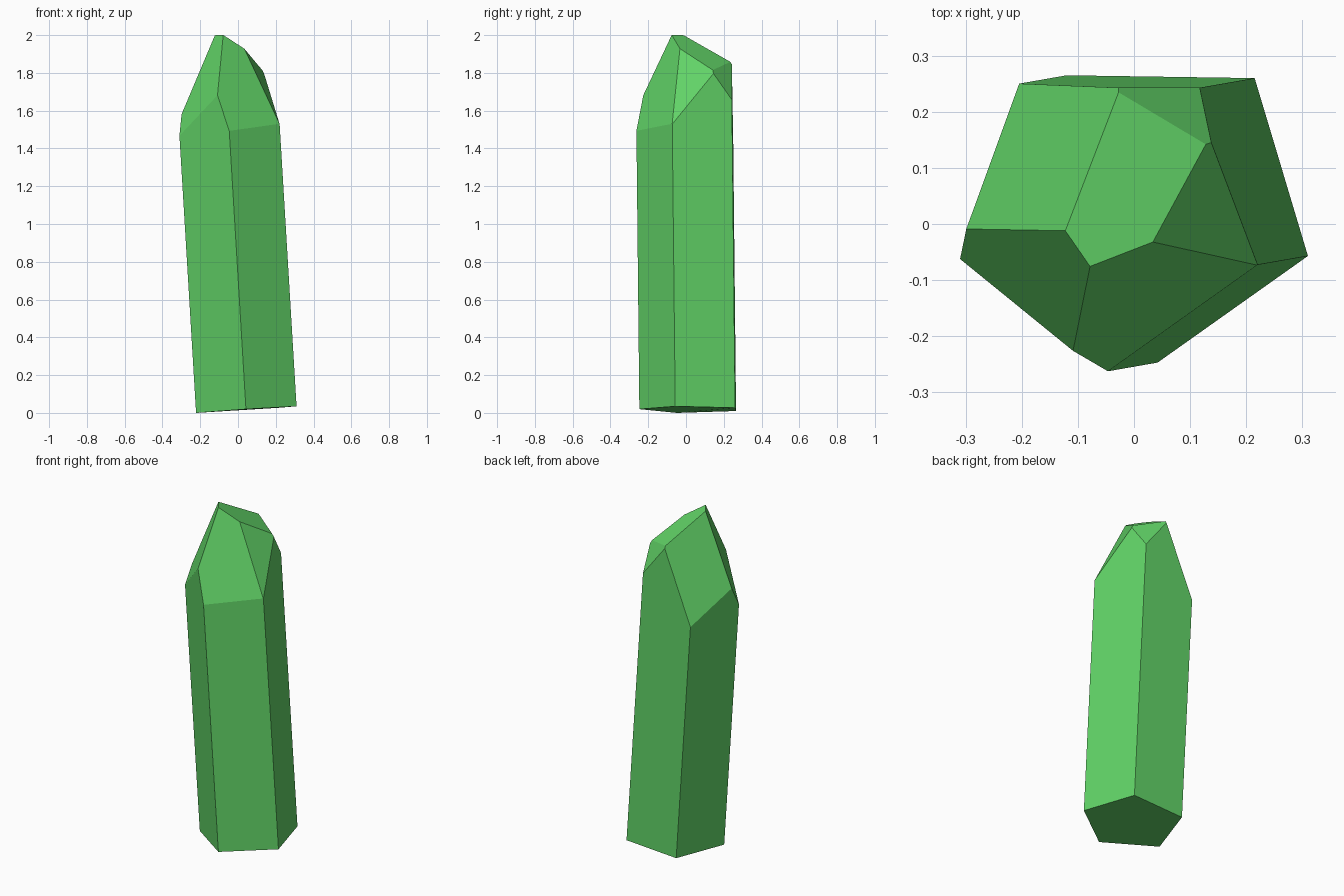
import bpy
import bmesh
from mathutils import Vector

cube = bpy.data.objects.get("Cube")
if cube:
    bpy.data.objects.remove(cube, do_unlink=True)

# Single green crystal material
color = (0.12, 0.65, 0.135, 1.0)
green = bpy.data.materials.new("crystal_green")
green.use_nodes = True
green.diffuse_color = color
green.node_tree.nodes["Principled BSDF"].inputs["Base Color"].default_value = color

# Leaning five-sided shaft: base ring extruded along the crystal axis
base = [(0.042, -0.247, 0.02), (0.31, -0.057, 0.035), (0.215, 0.26, 0.027),
        (-0.12, 0.265, 0.01), (-0.222, -0.047, 0.0)]
axis = Vector((-0.06, -0.0105, 1.0)) * 2.3

bm = bmesh.new()
ring = [bm.verts.new(p) for p in base]
bottom = bm.faces.new(ring)
shaft = bmesh.ops.extrude_face_region(bm, geom=[bottom], use_keep_orig=True)
top_verts = [g for g in shaft["geom"] if isinstance(g, bmesh.types.BMVert)]
bmesh.ops.translate(bm, verts=top_verts, vec=axis)

# Corners of the pointed tip
peak_front = Vector((-0.077, -0.075, 2.0))
peak_back = Vector((-0.122, -0.012, 2.0))
ridge_back = Vector((-0.033, 0.238, 1.86))
ridge_right = Vector((0.128, 0.142, 1.815))
ridge_front = Vector((0.03, -0.033, 1.935))
shoulder_front = Vector((-0.05, -0.262, 1.5))
shoulder_right = Vector((0.22, -0.072, 1.53))
shoulder_back_right = Vector((0.115, 0.243, 1.66))
shoulder_back_left = Vector((-0.205, 0.25, 1.42))
shoulder_left = Vector((-0.313, -0.062, 1.46))
notch_left = Vector((-0.3, -0.01, 1.58))
notch_front = Vector((-0.108, -0.228, 1.68))
notch_right = Vector((0.208, -0.081, 1.53))

# Each facet is a planar cut through three of those corners
facets = [
    (ridge_back, ridge_right, peak_front),
    (peak_back, notch_left, shoulder_back_left),
    (shoulder_left, peak_back, notch_front),
    (peak_front, shoulder_front, notch_right),
    (ridge_front, ridge_right, shoulder_right),
    (ridge_back, shoulder_back_right, ridge_right),
]
inside = Vector((0, 0, 0.8))
for a, b, c in facets:
    normal = (b - a).cross(c - a).normalized()
    if normal.dot(inside - a) > 0:
        normal.negate()
    bmesh.ops.bisect_plane(bm, geom=bm.verts[:] + bm.edges[:] + bm.faces[:],
                           dist=0.0001, plane_co=a, plane_no=normal, clear_outer=True)
    rim = [e for e in bm.edges if e.is_boundary]
    bmesh.ops.holes_fill(bm, edges=rim, sides=0)

bmesh.ops.recalc_face_normals(bm, faces=bm.faces[:])
mesh = bpy.data.meshes.new("crystal")
bm.to_mesh(mesh)
bm.free()
mesh.materials.append(green)
crystal = bpy.data.objects.new("crystal", mesh)
bpy.context.collection.objects.link(crystal)
